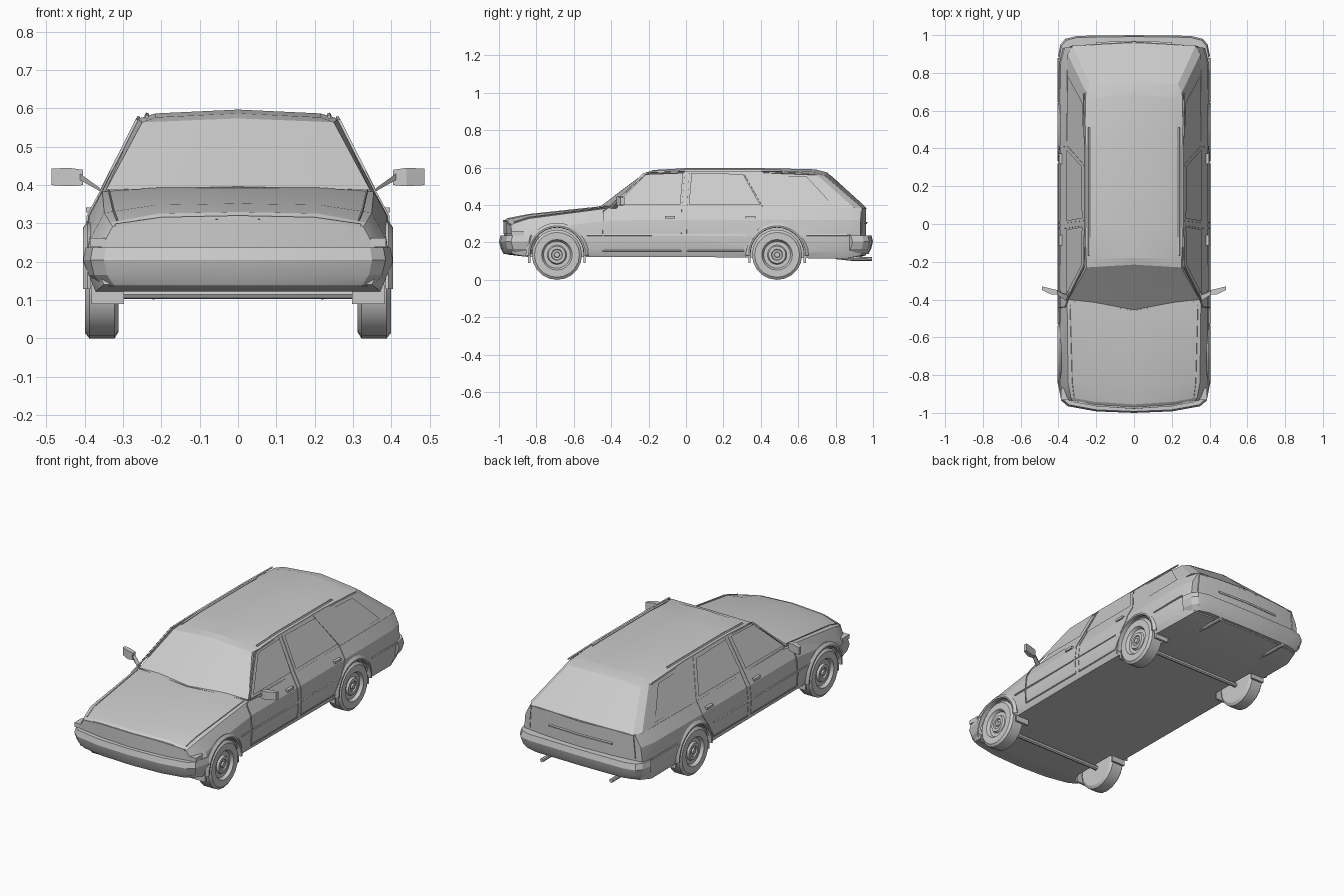
import bpy, bmesh, math
from mathutils import Vector

if "Cube" in bpy.data.objects:
    bpy.data.objects.remove(bpy.data.objects["Cube"])


def make(name, verts, faces, mirror=True):
    """Mesh object from one half; the other half is mirrored across x = 0."""
    bm = bmesh.new()
    for s in ((1, -1) if mirror else (1,)):
        vs = [bm.verts.new((v[0] * s, v[1], v[2])) for v in verts]
        for f in faces:
            bm.faces.new([vs[i] for i in f])
    bmesh.ops.remove_doubles(bm, verts=bm.verts, dist=0.0005)
    bmesh.ops.recalc_face_normals(bm, faces=bm.faces)
    me = bpy.data.meshes.new(name)
    bm.to_mesh(me)
    bm.free()
    ob = bpy.data.objects.new(name, me)
    bpy.context.collection.objects.link(ob)
    return ob


def grid(rings, closed=False):
    """Vertices and quads joining equal-length rings."""
    n = len(rings[0])
    faces = [(r * n + i, r * n + (i + 1) % n, (r + 1) * n + (i + 1) % n, (r + 1) * n + i)
             for r in range(len(rings) - 1) for i in range(n if closed else n - 1)]
    return [p for r in rings for p in r], faces


def box(name, c, s, mirror=True):
    ring = lambda x: [(c[0] + x, c[1] + a * s[1] / 2, c[2] + b * s[2] / 2)
                      for a, b in ((-1, -1), (1, -1), (1, 1), (-1, 1))]
    v, f = grid([ring(-s[0] / 2), ring(s[0] / 2)], True)
    return make(name, v, f + [(0, 1, 2, 3), (4, 5, 6, 7)], mirror)


def lathe(name, profile, y, z, n=20, a0=0.0, a1=2 * math.pi, closed=False):
    """Revolve (x, radius) points about a left-right axis, on both sides."""
    rings = []
    for k in range(n + 1):
        a = a0 + (a1 - a0) * k / n
        rings.append([(x, y + r * math.cos(a), z + r * math.sin(a)) for x, r in profile])
    v, f = grid(rings, closed)
    return make(name, v, f)


def rod(name, pts, r, n=4):
    """Thin bar following points, repeated on the other side."""
    rings = []
    pts = [Vector(p) for p in pts]
    for i, p in enumerate(pts):
        d = (pts[min(i + 1, len(pts) - 1)] - pts[max(i - 1, 0)]).normalized()
        u = d.cross(Vector((0.9, 0.1, 0.42))).normalized()
        w = d.cross(u)
        rings.append([p + r * (u * math.cos(math.tau * (k + .5) / n) + w * math.sin(math.tau * (k + .5) / n))
                      for k in range(n)])
    v, f = grid(rings, True)
    m = len(v)
    return make(name, v, f + [tuple(range(n)), tuple(range(m - n, m))])


def glass(name, pts, faces, push, mirror=True):
    """Window panel: raised frame with recessed pane."""
    pts = [Vector(p) + Vector(push) for p in pts]
    ob = make(name, pts, faces, mirror)
    bm = bmesh.new()
    bm.from_mesh(ob.data)
    for f in bm.faces:
        if f.normal.dot(Vector((push[0] * (1 if f.calc_center_median().x > 0 else -1), push[1], push[2]))) < 0:
            f.normal_flip()
    bmesh.ops.inset_region(bm, faces=bm.faces[:], thickness=0.009, depth=-0.004, use_even_offset=True)
    bm.to_mesh(ob.data)
    bm.free()
    return ob


def patch(a, b, c, d, u, v):
    """Point on the quad a-b (bottom) / c-d (top)."""
    a, b, c, d = map(Vector, (a, b, c, d))
    return a.lerp(b, u).lerp(c.lerp(d, u), v)


# lower body: sections lofted from nose to tail
def section(y, w, zs, zt, zf, bow):
    p = [(0, zf), (.55 * w, zf), (w - .02, zf), (w - .006, zf + .035), (w, .235),
         (w - .008, zs - .065), (w - .043, zs), (.55 * w, zt - .004), (0, zt)]
    return [(x, y + bow * (x / w) ** 2, z) for x, z in p]


stations = [(-.972, .37, .292, .318, .14, .045), (-.955, .377, .302, .33, .135, .045),
            (-.84, .392, .328, .352, .122, 0), (-.42, .397, .383, .397, .122, 0),
            (0, .40, .385, .392, .122, 0), (.5, .40, .385, .392, .118, 0),
            (.85, .396, .385, .39, .112, 0), (.962, .375, .383, .388, .13, -.03)]
v, f = grid([section(*s) for s in stations])
for o in (0, 9 * (len(stations) - 1)):
    f += [tuple(o + i for i in q) for q in ((0, 1, 7, 8), (1, 2, 6, 7), (2, 3, 4, 5, 6))]
body = make("lower_body", v, f)

# wheels, wheel wells, arch flares and axles
AXLES = {"front": -.69, "rear": .487}
for end, y in AXLES.items():
    cut = lathe(end + "_well_cutter", [(.29, 0), (.29, .147), (.5, .147), (.5, 0)], y, .137, 24)
    cut.hide_render = True
    cut.hide_viewport = True
    m = body.modifiers.new(end + "_well", 'BOOLEAN')
    m.operation, m.object, m.solver = 'DIFFERENCE', cut, 'EXACT'
    lathe(end + "_wheel", [(.312, 0), (.312, .118), (.322, .134), (.388, .134), (.399, .12), (.399, .082),
                           (.39, .076), (.382, .072), (.382, .052), (.393, .046), (.393, .03),
                           (.386, .027), (.386, .016), (.395, .013), (.395, 0)], y, .134, 20)
    lathe(end + "_arch_flare", [(.385, .142), (.404, .144), (.405, .152), (.393, .168), (.385, .165)],
          y, .137, 14, -.05, math.pi + .05, True)
    rod(end + "_axle", [(0, y, .116), (.32, y, .116)], .013, 8)
    for s in (-1, 1):
        box(end + "_splash_guard", (.34, y + s * .148, .115), (.085, .012, .05))

# upper cabin: belt ring, roof edge ring, crown ring, centre line
belt = [(0, -.455, .393), (.347, -.40, .383), (.357, -.05, .384), (.357, .4, .384),
        (.352, .9, .384), (.325, .942, .384), (0, .962, .386)]
edge = [(0, -.215, .574), (.25, -.23, .564), (.262, 0, .573), (.262, .4, .573),
        (.255, .70, .561), (.232, .74, .558), (0, .755, .574)]
crown = [(0, -.17, .587), (.215, -.18, .577), (.215, 0, .587), (.215, .4, .586),
         (.215, .66, .579), (.2, .68, .577), (0, .69, .591)]
spine = [(0, p[1], z) for p, z in zip(crown, (.587, .587, .597, .597, .592, .591, .591))]
v, f = grid([belt, edge, crown, spine])
make("upper_cabin", v, f)

# windscreen and tailgate glass
P = [patch(belt[0], belt[1], edge[0], edge[1], u, w) for u, w in ((0, .03), (.9, .05), (.95, .92), (0, .92))]
glass("windscreen", P, [(0, 1, 2, 3)], (0, -.004, .004))
P = [patch(belt[6], belt[5], edge[6], edge[5], u, w) for u, w in ((0, .05), (.97, .05), (.95, .88), (0, .88))]
glass("tailgate_glass", P, [(0, 1, 2, 3)], (0, .004, .004))

# surface x of the flank at a given height
KNOTS = [(.12, .38), (.157, .394), (.235, .40), (.32, .392), (.385, .357), (.573, .262), (.60, .24)]


def flank(z):
    for (z0, x0), (z1, x1) in zip(KNOTS, KNOTS[1:]):
        if z <= z1:
            return x0 + (x1 - x0) * (z - z0) / (z1 - z0)


def seam(name, pts, r=.0035):
    """Line drawn on the flank through (y, z) points, bending at body creases."""
    out = []
    for (y0, z0), (y1, z1) in zip(pts, pts[1:]):
        t = [0] + sorted((k - z0) / (z1 - z0) for k, _ in KNOTS if (k - z0) * (k - z1) < 0) + [1]
        for u in t[(1 if out else 0):]:
            z = z0 + u * (z1 - z0)
            out.append((flank(z), y0 + u * (y1 - y0), z))
    rod(name, out, r)


# side windows
for name, pts in {
    "front_door_window": [(-.375, .40), (-.03, .40), (-.015, .567), (-.215, .56)],
    "rear_door_window": [(.015, .40), (.395, .40), (.305, .562), (.03, .567)],
    "quarter_window": [(.42, .40), (.785, .40), (.645, .552), (.325, .56)],
}.items():
    glass(name, [(flank(z), y, z) for y, z in pts], [(0, 1, 2, 3)], (.005, 0, .002))

# door gaps and waist moulding
seam("front_door_gap", [(-.215, .568), (-.40, .40), (-.44, .37), (-.445, .155), (-.025, .155), (-.02, .385), (-.005, .57)])
seam("rear_door_gap", [(.02, .57), (.008, .385), (.005, .155), (.31, .155), (.41, .31), (.412, .39), (.31, .57)])
seam("front_side_moulding", [(-.53, .24), (.32, .24)], .005)
seam("rear_side_moulding", [(.645, .24), (.88, .24)], .005)
seam("drip_rail", [(-.40, .39), (-.225, .568), (0, .576), (.4, .576), (.69, .565)], .005)
for y in (-.085, .345):
    box("door_handle", (.388, y, .335), (.016, .055, .014))

# bonnet gaps and cowl
rod("bonnet_gap", [(.315, -.92, .309), (.325, -.84, .335), (.337, -.43, .387)], .003)
rod("cowl_gap", [(0, -.462, .393), (.345, -.41, .385)], .004)
rod("roof_rack_rail", [(.238, -.17, .578), (.238, 0, .584), (.238, .51, .583)], .006)


# bumpers: path in plan swept with a tapered section
def bumper(name, path):
    sy = 1 if path[0][1] > 0 else -1
    rings = []
    for x, y in path:
        rings.append([(x * .93, y - .05 * sy, .237), (x * .985, y - .008 * sy, .237), (x, y, .205),
                      (x * .975, y - .01 * sy, .165), (x * .92, y - .025 * sy, .137), (x * .85, y - .06 * sy, .137)])
    v, f = grid(rings, True)
    make(name, v, f + [tuple(range(len(v) - 6, len(v)))])


bumper("front_bumper", [(0, -1), (.2, -.992), (.35, -.965), (.385, -.935), (.404, -.84)])
bumper("rear_bumper", [(0, 1), (.3, .996), (.365, .98), (.39, .95), (.402, .89)])

# grille, lamps and tailgate trim
glass("grille_panel", [(0, -.973, .245), (.2, -.960, .245), (.345, -.934, .245),
                       (.325, -.937, .29), (.2, -.960, .308), (0, -.973, .312)],
      [(0, 1, 4, 5), (1, 2, 3, 4)], (0, -.006, 0))
box("front_indicator", (.366, -.90, .25), (.04, .065, .024))
rod("front_lip", [(0, -.974, .316), (.2, -.961, .312), (.32, -.938, .295)], .006)
rod("tailgate_handle_bar", [(0, .964, .305), (.2, .956, .305)], .007)
rod("tailgate_gap", [(0, .962, .383), (.325, .941, .38), (.335, .939, .25)], .004)

# door mirrors
arm = [[(.345, -.405, .375), (.345, -.375, .375), (.36, -.375, .392), (.36, -.405, .392)],
       [(.415, -.37, .415), (.415, -.352, .415), (.415, -.352, .432), (.415, -.37, .432)]]
head = [[(.405, -.372, .40), (.405, -.35, .40), (.405, -.35, .44), (.405, -.372, .44)],
        [(.44, -.372, .397), (.44, -.342, .397), (.44, -.342, .445), (.44, -.372, .445)],
        [(.487, -.35, .40), (.487, -.33, .40), (.487, -.33, .443), (.487, -.35, .443)]]
for name, rings in (("mirror_arm", arm), ("mirror_head", head)):
    v, f = grid(rings, True)
    make(name, v, f + [(0, 1, 2, 3), tuple(range(len(v) - 4, len(v)))])

# exhaust pipes
rod("exhaust_pipe", [(.22, .80, .122), (.22, .88, .113), (.22, .995, .112)], .011, 8)

# soft shading with crisp edges
bpy.ops.object.select_all(action='SELECT')
bpy.context.view_layer.objects.active = body
bpy.ops.object.shade_smooth_by_angle(angle=math.radians(20))
